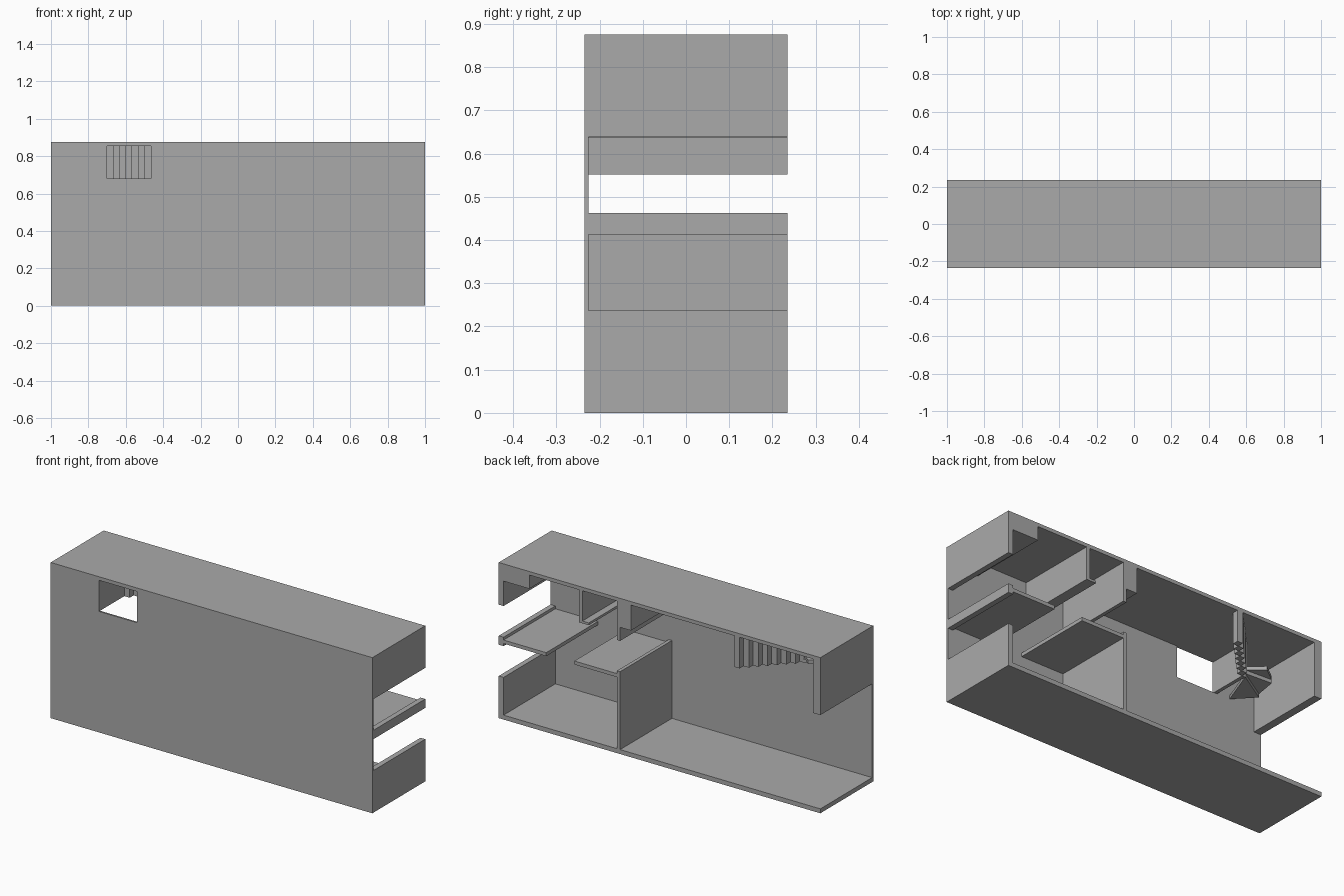
import bpy
import bmesh

if "Cube" in bpy.data.objects:
    bpy.data.objects.remove(bpy.data.objects["Cube"], do_unlink=True)

COLOUR = (0.4, 0.4, 0.4, 1)
grey = bpy.data.materials.new("plain_grey")
grey.use_nodes = True
grey.diffuse_color = COLOUR
grey.node_tree.nodes["Principled BSDF"].inputs["Base Color"].default_value = COLOUR

# Overall shell limits
FRONT, BACK, TOP = -0.235, 0.235, 0.875
INNER = -0.225            # inside of the front wall
CEILING, FLOOR = 0.855, 0.025


def prism(name, outline, low, high):
    """Vertical prism from a plan outline."""
    bm = bmesh.new()
    base = bm.faces.new([bm.verts.new((x, y, low)) for x, y in outline])
    lift = bmesh.ops.extrude_face_region(bm, geom=[base])["geom"]
    bmesh.ops.translate(bm, vec=(0, 0, high - low),
                        verts=[v for v in lift if isinstance(v, bmesh.types.BMVert)])
    bmesh.ops.recalc_face_normals(bm, faces=bm.faces)
    mesh = bpy.data.meshes.new(name)
    bm.to_mesh(mesh)
    bm.free()
    mesh.materials.append(grey)
    obj = bpy.data.objects.new(name, mesh)
    bpy.context.collection.objects.link(obj)
    return obj


def block(name, x0, x1, z0, z1, y0=INNER, y1=BACK):
    """Box that spans the full room depth unless told otherwise."""
    return prism(name, [(x0, y0), (x1, y0), (x1, y1), (x0, y1)], z0, z1)


# Front wall with a window opening
WIN_L, WIN_R, WIN_Z = -0.7, -0.465, 0.68
wall = block("front_wall", -1, 1, 0, TOP, FRONT, INNER)
cutter = block("window_cutter", WIN_L, WIN_R, WIN_Z, CEILING, -0.3, -0.2)
cutter.hide_render = True
cutter.hide_viewport = True
cutter.display_type = 'WIRE'
cut = wall.modifiers.new("window", 'BOOLEAN')
cut.operation = 'DIFFERENCE'
cut.solver = 'EXACT'
cut.object = cutter
bpy.context.view_layer.objects.active = wall
bpy.ops.object.modifier_apply(modifier=cut.name)
bpy.data.objects.remove(cutter, do_unlink=True)

# Base and roof
block("base_floor", -1, 1, 0, FLOOR)
block("roof", -1, 1, CEILING, TOP)

# Left end wall in three bands, right end wall hanging from the roof
for name, z0, z1 in (("lower", FLOOR, 0.237), ("middle", 0.413, 0.463), ("upper", 0.638, CEILING)):
    block(f"left_wall_{name}", 0.97, 1, z0, z1)
block("right_wall", -1, -0.955, 0.552, CEILING)

# Upper storey floors with a gap between them
block("upper_floor_left", 0.705, 0.97, 0.427, 0.447)
block("upper_floor_right", 0.265, 0.53, 0.427, 0.447)

# Partitions
block("lower_partition", 0.245, 0.265, FLOOR, 0.463)
block("upper_partition", 0.245, 0.265, 0.636, CEILING)
block("hanging_partition", 0.48, 0.5, 0.672, CEILING)
block("partition_ledge", 0.44, 0.48, 0.672, 0.685)

# Boxed-in ceiling ducts
block("left_duct", 0.81, 0.97, 0.778, CEILING)
block("middle_duct", 0.178, 0.245, 0.712, CEILING)

# Stepped stair screen running diagonally in plan
STEPS = 7
run, drop = (WIN_R - WIN_L) / STEPS, 0.035
outer, inner = [], []
for i in range(STEPS):
    x, y = WIN_R - i * run, BACK - i * drop
    outer += [(x, y), (x - run, y)]
    inner += [(x, y - drop), (x - run, y - drop)]
prism("stair_screen", outer + inner[:0:-1] + inner[:1], WIN_Z, CEILING)

# Side wall beside the window
pivot_y = BACK - STEPS * drop
block("stairwell_wall", WIN_L - 0.02, WIN_L, WIN_Z, CEILING, INNER, pivot_y)

# Winding treads around the foot of the screen
pivot = (WIN_L - 0.02, pivot_y)
rim = [(-0.8, 0.06), (-0.88, 0.0), (-0.9, -0.12), (-0.8, INNER)]
for i, (a, b) in enumerate(zip(rim, rim[1:])):
    z = 0.72 - i * 0.02
    prism(f"winding_tread_{i + 1}", [pivot, a, b], z, z + 0.02)
